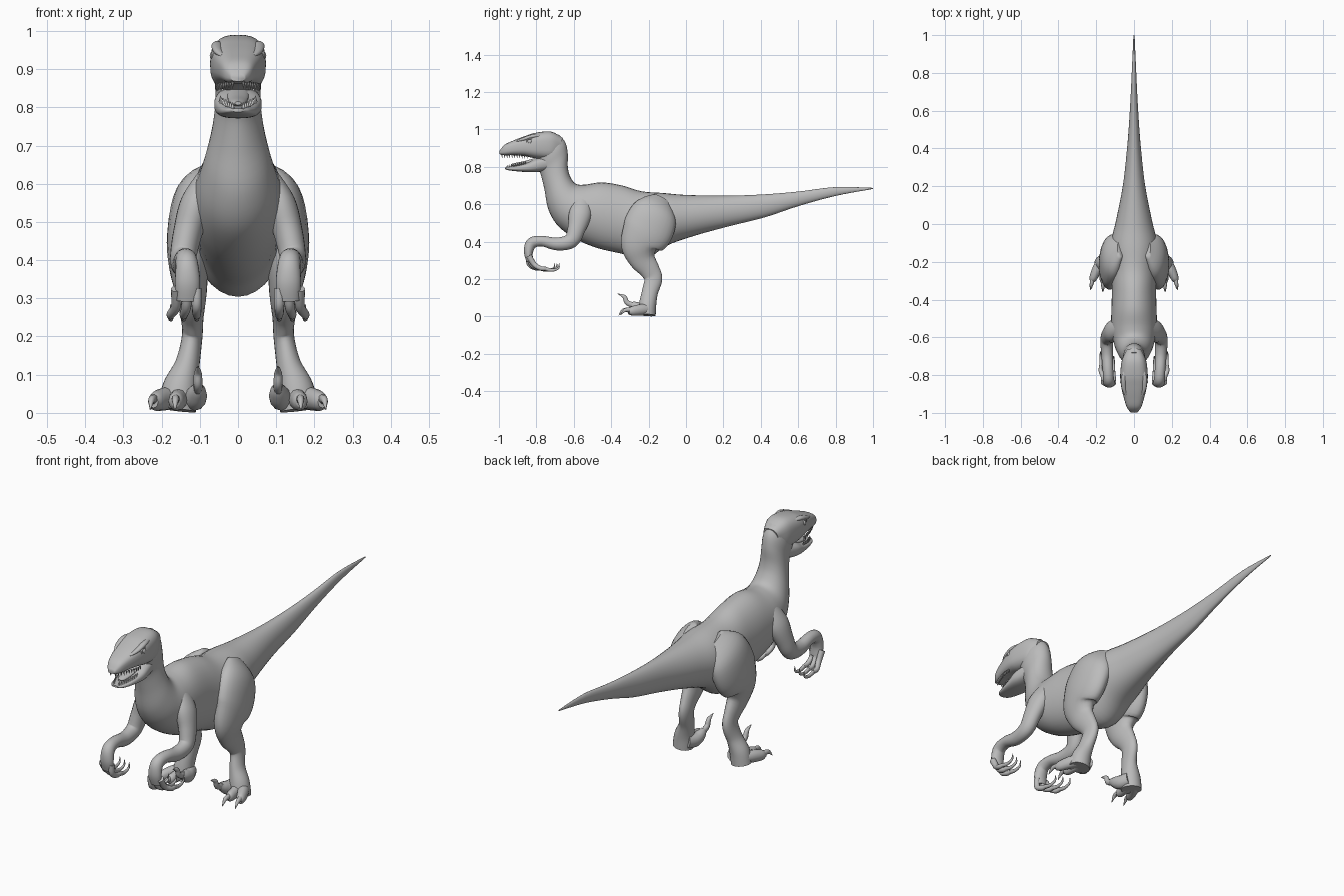
import bpy, bmesh, math
from mathutils import Vector

if "Cube" in bpy.data.objects:
    bpy.data.objects.remove(bpy.data.objects["Cube"])

skin = bpy.data.materials.new("grey skin")
skin.use_nodes = True
GREY = (0.5, 0.5, 0.5, 1)
skin.diffuse_color = GREY
skin.node_tree.nodes["Principled BSDF"].inputs["Base Color"].default_value = GREY


def finish(name, bm):
    """Turn a bmesh into a smooth grey object."""
    bmesh.ops.recalc_face_normals(bm, faces=bm.faces)
    for edge in bm.edges:
        if len(edge.link_faces) == 2 and edge.calc_face_angle() > 1.0:
            edge.smooth = False
    mesh = bpy.data.meshes.new(name)
    bm.to_mesh(mesh)
    bm.free()
    for face in mesh.polygons:
        face.use_smooth = True
    mesh.materials.append(skin)
    obj = bpy.data.objects.new(name, mesh)
    bpy.context.collection.objects.link(obj)
    return obj


def spline(rows, steps):
    """Smooth curve through rows of numbers."""
    rows = [Vector(r) for r in rows]
    pad = [rows[0]] + rows + [rows[-1]]
    out = []
    for a, b, c, d in zip(pad, pad[1:], pad[2:], pad[3:]):
        for k in range(steps):
            t = k / steps
            out.append(b + (c - a) * (t / 2) + (a * 2 - b * 5 + c * 4 - d) * (t * t / 2)
                       + (b * 3 - a - c * 3 + d) * (t ** 3 / 2))
    return out + [rows[-1]]


def skin_sections(name, sections, sides, box):
    """Bridge rings given as centre, side and up vectors."""
    bm = bmesh.new()
    rings = []
    for centre, side, up in sections:
        ring = []
        for k in range(sides):
            a = math.tau * k / sides
            c, s = math.cos(a), math.sin(a)
            c, s = (math.copysign(abs(v) ** box, v) for v in (c, s))
            ring.append(bm.verts.new(centre + side * c + up * s))
        rings.append(ring)
    for lo, hi in zip(rings, rings[1:]):
        for k in range(sides):
            n = (k + 1) % sides
            bm.faces.new((lo[k], lo[n], hi[n], hi[k]))
    bm.faces.new(rings[0])
    bm.faces.new(rings[-1])
    return finish(name, bm)


def trunk(name, rows, box=1.0, sides=32):
    """Rows: top y, top z, bottom y, bottom z, half width."""
    sections = []
    for ty, tz, by, bz, w in spline(rows, 5):
        top, low = Vector((0, ty, tz)), Vector((0, by, bz))
        sections.append(((top + low) / 2, Vector((w, 0, 0)), (top - low) / 2))
    return skin_sections(name, sections, sides, box)


def limb(name, rows, sign=1, sides=16, steps=5):
    """Rows: x, y, z, half width, half depth."""
    pts = spline(rows, steps)
    sections = []
    for i, p in enumerate(pts):
        tangent = (pts[min(i + 1, len(pts) - 1)] - pts[max(i - 1, 0)]).to_3d()
        tangent = Vector(tangent[:3]).normalized()
        side = Vector((1, 0, 0))
        side = (side - tangent * side.dot(tangent)).normalized()
        up = tangent.cross(side)
        flip = lambda v: Vector((v.x * sign, v.y, v.z))
        sections.append((flip(Vector(p[:3])), flip(side * p[3]), flip(up * p[4])))
    return skin_sections(name, sections, sides, 1.0)


# Tail, trunk and neck in one sweep
trunk("body", [
    (1.0, .688, 1.0, .682, .003), (.8, .692, .8, .645, .012), (.6, .668, .6, .59, .022),
    (.4, .652, .42, .53, .036), (.2, .646, .22, .48, .058), (0, .65, .04, .43, .095),
    (-.12, .66, -.1, .38, .125), (-.24, .67, -.22, .305, .125), (-.34, .70, -.34, .335, .117),
    (-.45, .717, -.47, .365, .12), (-.54, .705, -.58, .41, .12), (-.59, .71, -.68, .48, .105),
    (-.62, .75, -.735, .57, .086), (-.632, .80, -.757, .68, .068), (-.632, .87, -.775, .755, .059),
    (-.645, .93, -.79, .79, .06), (-.68, .973, -.80, .82, .058)])

# Head
trunk("skull", [
    (-.66, .955, -.68, .86, .04), (-.72, .988, -.72, .84, .064), (-.80, .983, -.8, .845, .073),
    (-.86, .965, -.86, .857, .068), (-.92, .942, -.92, .862, .054),
    (-.97, .918, -.97, .862, .038), (-.997, .885, -.997, .868, .018)], box=.7)
trunk("lower_jaw", [
    (-.72, .86, -.74, .78, .05), (-.80, .845, -.80, .772, .062), (-.85, .822, -.85, .772, .057),
    (-.91, .805, -.91, .777, .045), (-.95, .80, -.95, .782, .032),
    (-.968, .797, -.968, .788, .016)], box=.75)
trunk("tongue", [
    (-.80, .85, -.80, .82, .03), (-.86, .832, -.86, .81, .026),
    (-.91, .822, -.91, .802, .02), (-.935, .815, -.935, .806, .008)])


# Teeth along both jaws
def teeth(name, count, back, front, wide, narrow, z_back, z_front, height):
    bm = bmesh.new()
    for sign in (-1, 1):
        for k in range(count):
            t = k / (count - 1)
            x = sign * (wide + (narrow - wide) * t ** 1.6)
            root = Vector((x, back + (front - back) * t, z_back + (z_front - z_back) * t))
            tip = bm.verts.new(root + Vector((0, .003, height)))
            ring = [bm.verts.new(root + Vector((.005 * math.cos(a), .005 * math.sin(a), 0)))
                    for a in (math.tau * j / 6 for j in range(6))]
            bm.faces.new(ring)
            for j in range(6):
                bm.faces.new((ring[j], ring[(j + 1) % 6], tip))
    finish(name, bm)


teeth("upper_teeth", 11, -.85, -.985, .056, .014, .862, .869, -.022)
teeth("lower_teeth", 10, -.86, -.957, .046, .014, .814, .797, .018)


# A claw continues a digit and tapers to a point
def digit(name, sign, rows, claw):
    limb(name, rows, sign, 12)
    limb(name + "_claw", claw, sign, 10)


for sign, label in ((1, "left"), (-1, "right")):
    # Eye, brow and nostril rim
    bm = bmesh.new()
    bmesh.ops.create_uvsphere(bm, u_segments=16, v_segments=10, radius=.014)
    bmesh.ops.translate(bm, verts=bm.verts, vec=(sign * .06, -.835, .935))
    finish(label + "_eye", bm)
    lid = [(.064, -.835 + .018 * math.cos(a), .935 + .016 * math.sin(a))
           for a in (math.tau * k / 12 for k in range(13))]
    limb(label + "_eyelid", [p + (.005, .004) for p in lid], sign, 8, 2)
    limb(label + "_brow", [(.045, -.77, .966, .01, .006), (.055, -.82, .963, .014, .01),
                           (.053, -.87, .948, .012, .009), (.04, -.91, .935, .006, .004)], sign)

    # Thigh, shank and foot bone
    limb(label + "_leg", [
        (.07, -.13, .63, .02, .05), (.105, -.165, .56, .06, .12), (.125, -.205, .46, .061, .135),
        (.128, -.245, .38, .052, .105), (.122, -.235, .31, .04, .073), (.12, -.195, .25, .03, .054),
        (.12, -.175, .2, .027, .048), (.132, -.193, .13, .032, .043),
        (.152, -.205, .065, .046, .046), (.16, -.21, .008, .05, .048)], sign, 24)
    # Toes, with the raised sickle claw on the inner one
    digit(label + "_outer_toe", sign,
          [(.165, -.19, .04, .03, .03), (.195, -.24, .036, .026, .03),
           (.215, -.285, .03, .021, .025), (.221, -.305, .028, .012, .015)],
          [(.219, -.29, .035, .012, .014), (.226, -.325, .034, .009, .01),
           (.23, -.35, .008, .001, .001)])
    digit(label + "_middle_toe", sign,
          [(.15, -.19, .04, .03, .03), (.157, -.25, .034, .024, .028),
           (.162, -.295, .03, .02, .024), (.163, -.312, .028, .011, .014)],
          [(.163, -.3, .035, .011, .014), (.164, -.335, .033, .009, .01),
           (.165, -.36, .006, .001, .001)])
    digit(label + "_sickle_toe", sign,
          [(.13, -.19, .045, .03, .035), (.112, -.235, .04, .03, .034),
           (.106, -.27, .055, .023, .025), (.105, -.29, .068, .013, .016)],
          [(.105, -.28, .06, .013, .016), (.105, -.315, .075, .012, .014),
           (.105, -.33, .105, .01, .011), (.105, -.365, .122, .001, .001)])

    # Upper arm, forearm and palm
    limb(label + "_arm", [
        (.08, -.55, .63, .02, .04), (.108, -.565, .55, .042, .06), (.132, -.585, .47, .038, .048),
        (.144, -.615, .405, .034, .04), (.142, -.69, .388, .031, .034),
        (.138, -.77, .403, .028, .028), (.134, -.825, .392, .029, .03),
        (.132, -.842, .345, .033, .024), (.132, -.835, .295, .03, .018)], sign, 20)
    # Three curled fingers with claws
    for k, finger in enumerate(("inner", "middle", "outer")):
        x, y = .108 + .027 * k, .012 * (k - 1)
        spread = x + .007 * k
        digit(label + "_" + finger + "_finger", sign,
              [(x, -.84, .325, .014, .016), (x, -.825 + y, .28, .013, .014),
               (spread, -.79 + y, .258, .011, .012), (spread, -.76 + y, .256, .008, .01)],
              [(spread, -.77 + y, .257, .008, .011), (spread, -.73 + y, .248, .007, .009),
               (spread, -.695 + y, .258, .005, .006), (spread, -.69 + y, .285, .001, .001)])
